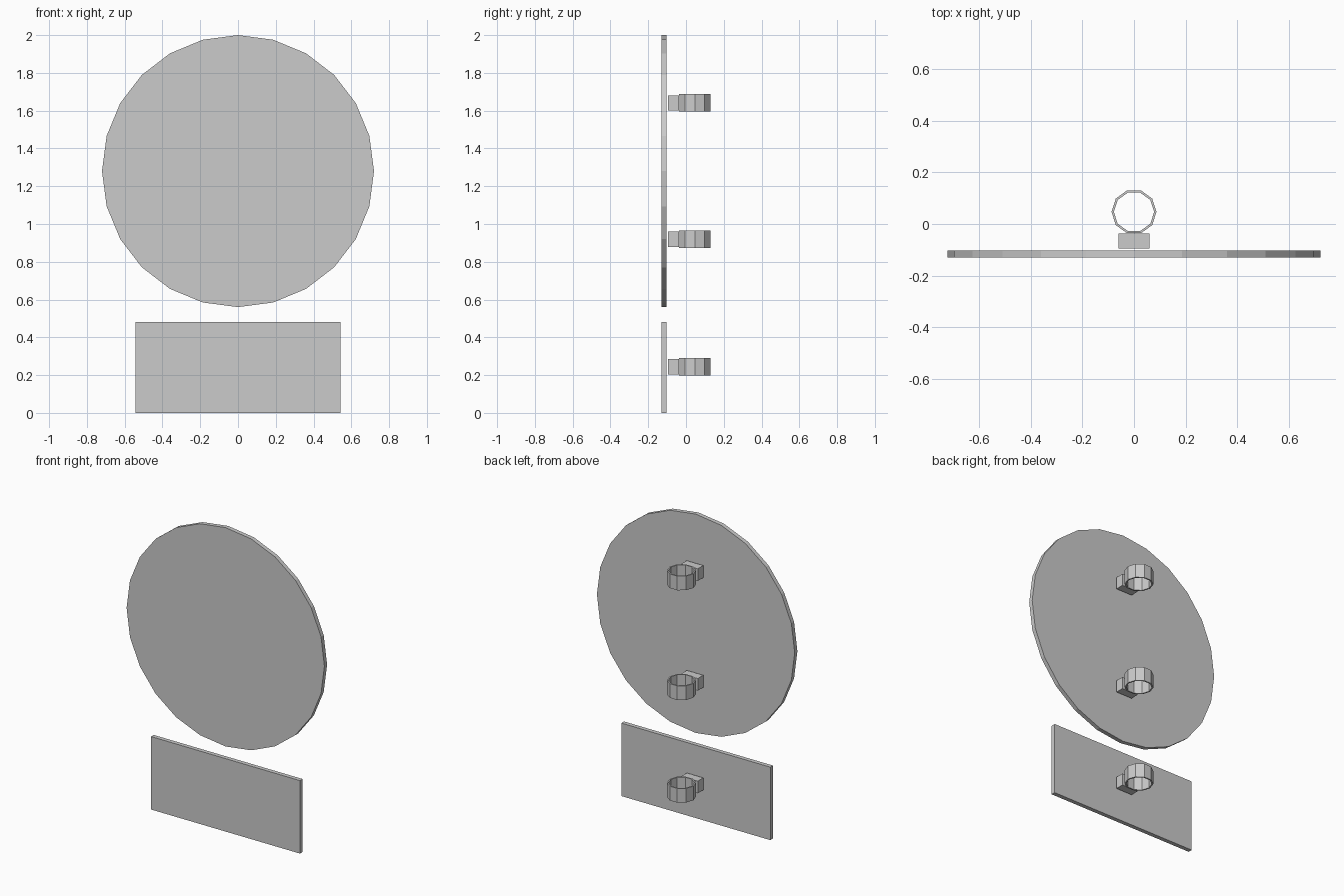
import bpy
import bmesh
from math import cos, sin, tau

cube = bpy.data.objects.get("Cube")
if cube:
    bpy.data.objects.remove(cube, do_unlink=True)

grey = bpy.data.materials.new("plain grey")
grey.use_nodes = True
GREY = (0.6, 0.6, 0.6, 1)
grey.diffuse_color = GREY
grey.node_tree.nodes["Principled BSDF"].inputs["Base Color"].default_value = GREY


def finish(name, bm):
    bmesh.ops.recalc_face_normals(bm, faces=bm.faces)
    mesh = bpy.data.meshes.new(name)
    bm.to_mesh(mesh)
    bm.free()
    mesh.materials.append(grey)
    obj = bpy.data.objects.new(name, mesh)
    bpy.context.collection.objects.link(obj)


def extrude(bm, faces, offset):
    moved = bmesh.ops.extrude_face_region(bm, geom=faces, use_keep_orig=True)["geom"]
    verts = [v for v in moved if isinstance(v, bmesh.types.BMVert)]
    bmesh.ops.translate(bm, verts=verts, vec=offset)


def box(name, x, y, z):
    bm = bmesh.new()
    base = [bm.verts.new((px, py, z[0]))
            for px, py in ((-x, y[0]), (x, y[0]), (x, y[1]), (-x, y[1]))]
    extrude(bm, [bm.faces.new(base)], (0, 0, z[1] - z[0]))
    finish(name, bm)


def disc(name, radius, z, y, sides):
    bm = bmesh.new()
    rim = [bm.verts.new((radius * cos(tau * i / sides), y[0],
                         z + radius * sin(tau * i / sides))) for i in range(sides)]
    extrude(bm, [bm.faces.new(rim)], (0, y[1] - y[0], 0))
    finish(name, bm)


def ring(name, outer, inner, y, z, height, sides):
    bm = bmesh.new()
    loops = [[bm.verts.new((r * cos(tau * i / sides), y + r * sin(tau * i / sides),
                            z - height / 2)) for i in range(sides)]
             for r in (outer, inner)]
    out, inn = loops
    faces = [bm.faces.new((out[i - 1], out[i], inn[i], inn[i - 1])) for i in range(sides)]
    extrude(bm, faces, (0, 0, height))
    finish(name, bm)


# Sign faces
PLATE_Y = (-0.13, -0.102)
disc("round_sign_plate", 0.72, 1.28, PLATE_Y, 24)
box("lower_sign_plate", 0.542, PLATE_Y, (0, 0.48))

# Pole clamps with their mounting blocks
for label, z in (("upper", 1.641), ("middle", 0.919), ("lower", 0.244)):
    box(label + "_mounting_block", 0.06, (-0.094, -0.037), (z - 0.04, z + 0.04))
    ring(label + "_pole_clamp", 0.087, 0.078, 0.047, z, 0.093, 10)
